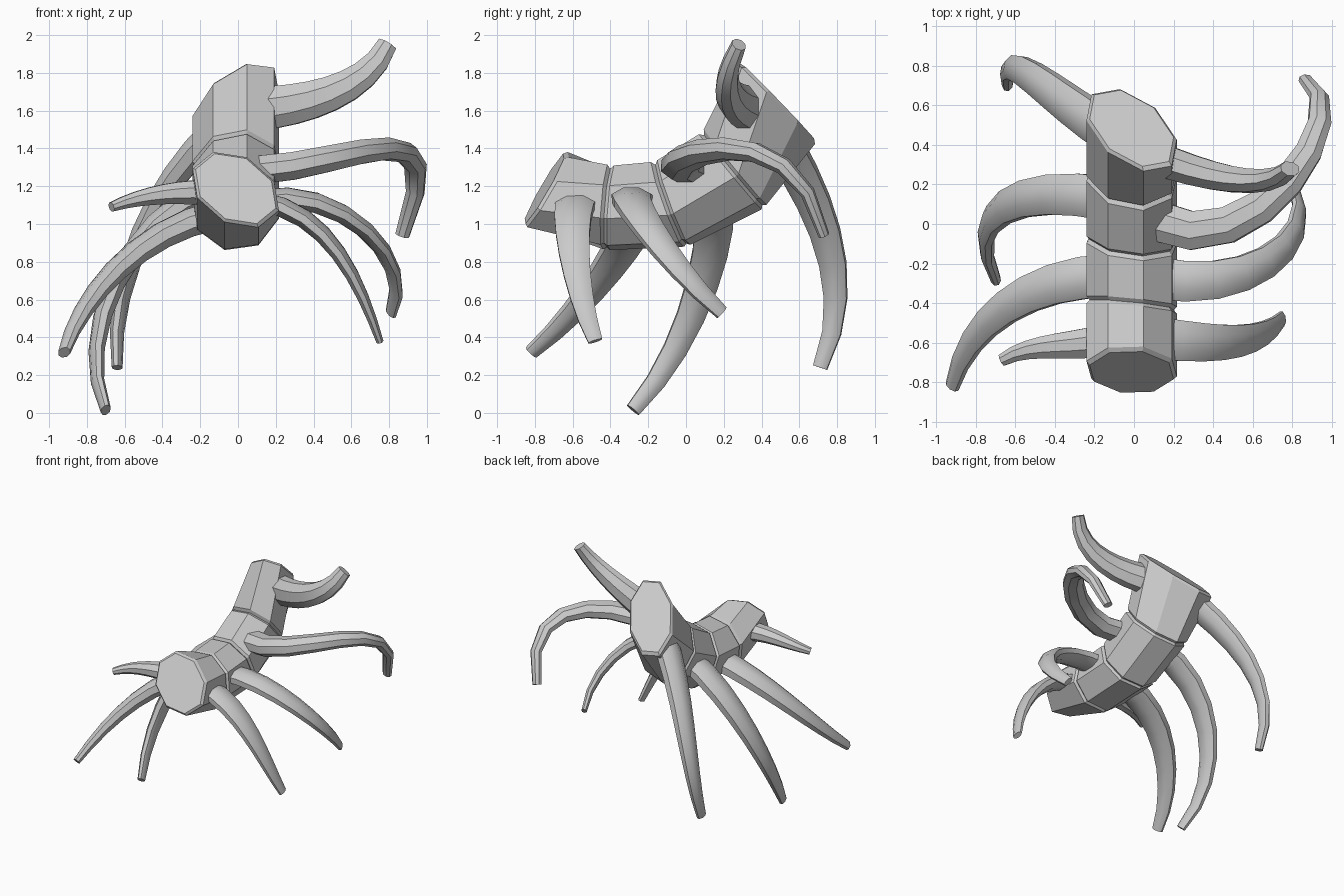
import bpy, bmesh, math
from mathutils import Vector as V

if "Cube" in bpy.data.objects:
    bpy.data.objects.remove(bpy.data.objects["Cube"])


def loft(name, rings, smooth=None):
    """Skin a list of equal-sized vertex rings and cap both ends."""
    bm = bmesh.new()
    loops = [[bm.verts.new(p) for p in r] for r in rings]
    n = len(loops[0])
    for a, b in zip(loops, loops[1:]):
        for i in range(n):
            j = (i + 1) % n
            bm.faces.new((a[i], a[j], b[j], b[i]))
    bm.faces.new(loops[0])
    bm.faces.new(loops[-1])
    bmesh.ops.recalc_face_normals(bm, faces=bm.faces)
    me = bpy.data.meshes.new(name)
    bm.to_mesh(me)
    bm.free()
    ob = bpy.data.objects.new(name, me)
    bpy.context.collection.objects.link(ob)
    if smooth:
        bpy.context.view_layer.objects.active = ob
        ob.select_set(True)
        bpy.ops.object.shade_smooth_by_angle(angle=math.radians(smooth))
        ob.select_set(False)


# Body: octagonal segments between slanted joint planes
def joint(y, z, slant, lean, rise):
    """Centre, sideways axis and height axis of one joint plane."""
    return V((-.012, y, z)), V((1, slant, lean)), V((0, *rise))


def octagon(plane, shift, size):
    c, ax, ah = plane
    ring = []
    for k in range(8):
        a = math.radians(30.5 + 45 * k)
        ring.append(c + shift + (ax * math.cos(a) + ah * math.sin(a)) * .236 * size)
    return ring


front = joint(-.75, 1.187, -.04, -.27, (.5, .82))
waist_1 = joint(-.41, 1.085, -.1, 0, (.07, .98))
waist_2 = joint(-.08, 1.105, -.1, 0, (-.36, .98))
waist_3 = joint(.25, 1.285, -.1, .08, (-.7, .85))
back = joint(.485, 1.65, -.42, .48, (-.8, .8))
planes = [front, waist_1, waist_2, waist_3, back]
for i, (a, b) in enumerate(zip(planes, planes[1:])):
    d = (b[0] - a[0]).normalized() * .018
    loft(f"body_segment_{i + 1}", [octagon(a, d * 0, .93), octagon(a, d, 1),
                                   octagon(b, -d, 1), octagon(b, d * 0, .93)])


# Legs: tapered elliptical sweeps along a cubic through four points
def cubic(points, steps=8):
    pts = [V(p) for p in points]
    knots = [0.0]
    for a, b in zip(pts, pts[1:]):
        knots.append(knots[-1] + (b - a).length)
    path = []
    for s in range(steps + 1):
        t = knots[-1] * s / steps
        p = V((0, 0, 0))
        for i in range(4):
            w = 1.0
            for j in range(4):
                if j != i:
                    w *= (t - knots[j]) / (knots[i] - knots[j])
            p += pts[i] * w
        path.append(p)
    return path


def leg(name, width, thick, *points, tip=.36):
    pts = cubic(points)
    last = len(pts) - 1
    side = V((0, 1, 0))
    rings = []
    for i, p in enumerate(pts):
        tan = (pts[min(i + 1, last)] - pts[max(i - 1, 0)]).normalized()
        side = (side - tan * side.dot(tan)).normalized()
        up = tan.cross(side)
        s = 1 - (1 - tip) * (i / last) ** 1.4
        rings.append([p + side * (width * s * math.cos(a)) + up * (thick * s * math.sin(a))
                      for a in (math.radians(22.5 + 45 * k) for k in range(8))])
    loft(name, rings, 35)


leg("right_leg_1", .115, .058, (.1, -.575, 1.12), (.4, -.6, .99), (.62, -.57, .7), (.75, -.48, .38))
leg("right_leg_2", .115, .063, (.1, -.27, 1.12), (.5, -.265, 1.08), (.76, -.12, .87), (.81, .19, .53))
leg("right_leg_3", .11, .082, (.1, .02, 1.285), (.59, .05, 1.37), (.87, .34, 1.385), (.87, .73, .94))
leg("right_leg_4", .09, .125, (.1, .34, 1.61), (.4, .245, 1.66), (.64, .22, 1.77), (.79, .28, 1.95), tip=.45)
leg("left_leg_1", .09, .075, (-.1, -.57, 1.16), (-.3, -.61, 1.165), (-.5, -.63, 1.14), (-.67, -.69, 1.09))
leg("left_leg_2", .12, .083, (-.1, -.26, 1.05), (-.45, -.32, .91), (-.74, -.5, .65), (-.92, -.82, .32))
leg("left_leg_3", .12, .075, (-.1, .125, 1.2), (-.5, .14, .92), (-.72, .02, .5), (-.7, -.28, .015))
leg("left_leg_4", .115, .08, (-.1, .45, 1.52), (-.4, .66, 1.15), (-.6, .79, .68), (-.64, .71, .24))
